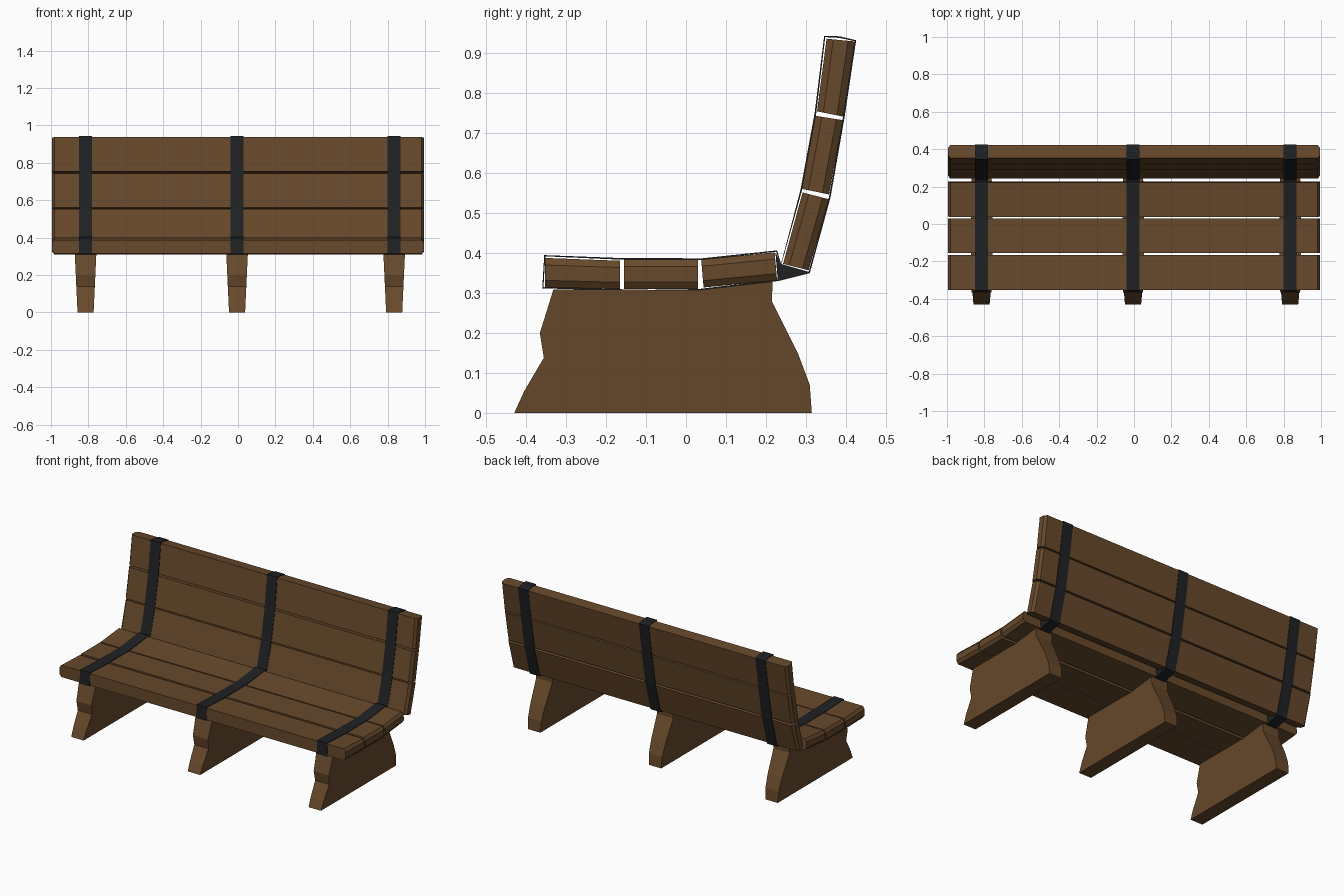
import bpy, bmesh
from mathutils import Vector

if "Cube" in bpy.data.objects:
    bpy.data.objects.remove(bpy.data.objects["Cube"])


def material(name, color):
    m = bpy.data.materials.new(name)
    m.diffuse_color = (*color, 1)
    m.use_nodes = True
    m.node_tree.nodes["Principled BSDF"].inputs["Base Color"].default_value = m.diffuse_color
    return m


WOOD = material("brown_wood", (0.135, 0.066, 0.024))
METAL = material("black_metal", (0.014, 0.015, 0.017))
FRAME_X = (-0.815, -0.005, 0.835)


def loft(name, rings, mat, caps=True):
    """Skin a list of closed rings of 3D points, optionally capping the ends."""
    bm = bmesh.new()
    vs = [[bm.verts.new(p) for p in ring] for ring in rings]
    n = len(vs[0])
    for a, b in zip(vs, vs[1:]):
        for i in range(n):
            j = (i + 1) % n
            bm.faces.new((a[i], a[j], b[j], b[i]))
    if caps:
        bm.faces.new(vs[0])
        bm.faces.new(vs[-1])
        bmesh.ops.recalc_face_normals(bm, faces=bm.faces)
    me = bpy.data.meshes.new(name)
    bm.to_mesh(me)
    bm.free()
    me.materials.append(mat)
    ob = bpy.data.objects.new(name, me)
    bpy.context.collection.objects.link(ob)
    return ob


def slat(name, a, b, c, d):
    """Plank along x; a-b is the sitting side, d-c the hidden side (y, z)."""
    a, b, c, d = (Vector(p) for p in (a, b, c, d))
    full = (a, b, c, d)
    # ends are chamfered across the thickness only
    t = 0.24
    end = (a.lerp(d, t), b.lerp(c, t), c.lerp(b, t), d.lerp(a, t))
    stations = ((-0.995, end), (-0.982, full), (0.982, full), (0.995, end))
    return loft(name, [[(x, p.x, p.y) for p in prof] for x, prof in stations], WOOD)


# Seat planks
slat("seat_slat_front", (-0.353, 0.388), (-0.165, 0.381), (-0.165, 0.310), (-0.353, 0.314))
slat("seat_slat_middle", (-0.155, 0.384), (0.030, 0.384), (0.030, 0.310), (-0.155, 0.310))
slat("seat_slat_rear", (0.038, 0.384), (0.222, 0.402), (0.228, 0.332), (0.044, 0.314))

# Backrest planks
slat("back_slat_lower", (0.243, 0.373), (0.292, 0.552), (0.358, 0.535), (0.307, 0.357))
slat("back_slat_middle", (0.290, 0.561), (0.324, 0.744), (0.393, 0.733), (0.358, 0.547))
slat("back_slat_top", (0.328, 0.755), (0.352, 0.937), (0.423, 0.930), (0.394, 0.742))

# Legs: side profile, tapering in width towards the floor
LEG = [(-0.43, 0), (-0.405, 0.055), (-0.356, 0.138), (-0.366, 0.2), (-0.332, 0.309),
       (0.035, 0.308), (0.217, 0.329), (0.215, 0.28), (0.28, 0.15), (0.31, 0.07), (0.315, 0)]

# Strap: loop around seat and backrest
STRAP = [(-0.360, 0.312), (-0.355, 0.395), (-0.17, 0.388), (0.04, 0.387), (0.228, 0.407),
         (0.238, 0.373), (0.287, 0.56), (0.322, 0.75), (0.346, 0.944), (0.385, 0.943),
         (0.426, 0.933), (0.397, 0.74), (0.362, 0.54), (0.310, 0.350), (0.230, 0.330),
         (0.03, 0.306), (-0.10, 0.304)]

# Solid corner joining seat and backrest
CORNER = [(0.224, 0.402), (0.238, 0.373), (0.308, 0.353), (0.310, 0.350), (0.230, 0.330)]

for x, side in zip(FRAME_X, ("left", "centre", "right")):
    def half(z):
        return 0.043 + 0.0145 * z / 0.31

    loft("leg_" + side, [[(x + s * half(z), y, z) for y, z in LEG] for s in (-1, 1)], WOOD)
    strap = loft("strap_" + side, [[(x + s * 0.035, y, z) for y, z in STRAP] for s in (1, -1)],
                 METAL, caps=False)
    strap.data.flip_normals()
    # orient the band outwards using its front face, then thicken inwards
    if strap.data.polygons[0].normal.y > 0:
        strap.data.flip_normals()
    mod = strap.modifiers.new("thickness", 'SOLIDIFY')
    mod.thickness = 0.004
    mod.offset = -1
    loft("strap_corner_" + side, [[(x + s * 0.0345, y, z) for y, z in CORNER] for s in (-1, 1)], METAL)
